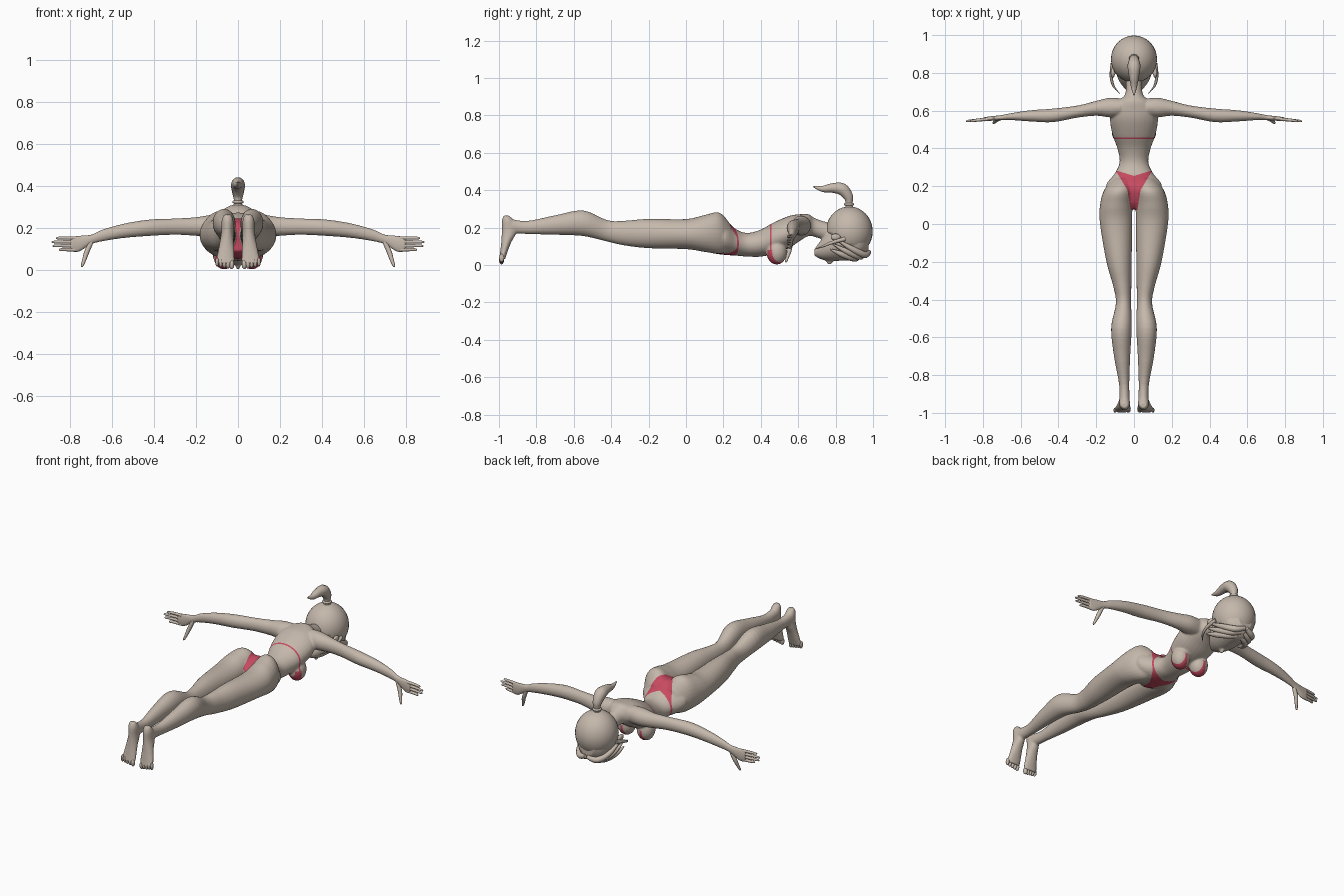
import bpy, bmesh, math
from mathutils import Matrix, Vector

if "Cube" in bpy.data.objects:
    bpy.data.objects.remove(bpy.data.objects["Cube"])


def material(name, rgb):
    m = bpy.data.materials.new(name)
    m.use_nodes = True
    m.diffuse_color = (*rgb, 1)
    m.node_tree.nodes["Principled BSDF"].inputs["Base Color"].default_value = (*rgb, 1)
    return m


BEIGE = material("warm beige", (0.56, 0.48, 0.41))
RED = material("rose red", (0.58, 0.07, 0.12))
SIDES = (1, -1)


def spline(rows, steps=5):
    """Smooth rows of numbers, passing through every row."""
    out = []
    last = len(rows) - 1
    for i in range(last):
        quad = [rows[max(i - 1, 0)], rows[i], rows[i + 1], rows[min(i + 2, last)]]
        for s in range(steps):
            t = s / steps
            out.append([b + 0.5 * t * (c - a + t * (2 * a - 5 * b + 4 * c - d + t * (3 * (b - c) + d - a)))
                        for a, b, c, d in zip(*quad)])
    out.append(list(rows[last]))
    return out


def loft(bm, axis, rows, side=1):
    """Skin ellipses; each row is a position along the axis, then low and high bounds."""
    rings, count = [], 28
    for t, a0, a1, b0, b1 in spline(rows):
        ring = []
        for k in range(count):
            ang = math.tau * k / count
            a = (a0 + a1) / 2 + (a1 - a0) / 2 * math.cos(ang)
            b = (b0 + b1) / 2 + (b1 - b0) / 2 * math.sin(ang)
            x, y, z = {"x": (t, a, b), "y": (a, t, b), "z": (a, b, t)}[axis]
            ring.append(bm.verts.new((x * side, y, z)))
        rings.append(ring)
    for lo, hi in zip(rings, rings[1:]):
        for k in range(count):
            n = (k + 1) % count
            bm.faces.new((lo[k], lo[n], hi[n], hi[k]))
    bm.faces.new(rings[0])
    bm.faces.new(rings[-1])


def ellipsoid(bm, centre, radii):
    bmesh.ops.create_uvsphere(bm, u_segments=32, v_segments=20, radius=1,
                              matrix=Matrix.Translation(centre) @ Matrix.Diagonal((*radii, 1)))


def finish(bm, name, mats=(BEIGE,)):
    bmesh.ops.recalc_face_normals(bm, faces=bm.faces)
    for f in bm.faces:
        f.smooth = True
    mesh = bpy.data.meshes.new(name)
    bm.to_mesh(mesh)
    bm.free()
    for m in mats:
        mesh.materials.append(m)
    obj = bpy.data.objects.new(name, mesh)
    bpy.context.collection.objects.link(obj)
    return obj


def strand(name, rows, side=1):
    """Tapered round tube; each row is x, y, z and radius."""
    curve = bpy.data.curves.new(name, "CURVE")
    curve.dimensions = "3D"
    curve.bevel_depth = 1
    curve.bevel_resolution = 3
    curve.use_fill_caps = True
    pts = spline(rows)
    line = curve.splines.new("POLY")
    line.points.add(len(pts) - 1)
    for p, (x, y, z, r) in zip(line.points, pts):
        p.co = (x * side, y, z, 1)
        p.radius = r
    line.use_smooth = True
    curve.materials.append(BEIGE)
    obj = bpy.data.objects.new(name, curve)
    bpy.context.collection.objects.link(obj)
    bpy.ops.object.select_all(action="DESELECT")
    obj.select_set(True)
    bpy.context.view_layer.objects.active = obj
    bpy.ops.object.convert(target="MESH")


# Torso and neck: position along y, half width, lowest and highest z
bm = bmesh.new()
torso = [(.08, .04, .09, .2), (.12, .1, .068, .23), (.2, .148, .055, .245), (.27, .1, .05, .19),
         (.33, .076, .045, .172), (.4, .088, .045, .19), (.47, .113, .06, .228), (.55, .127, .09, .262),
         (.61, .115, .13, .272), (.655, .08, .155, .272), (.69, .046, .15, .25), (.78, .042, .12, .22)]
loft(bm, "y", [(y, -w, w, lo, hi) for y, w, lo, hi in torso])

# Face and jaw
face = [(.687, .018, .05, .085), (.72, .052, .032, .13), (.77, .085, .022, .19), (.85, .104, .024, .25),
        (.93, .095, .03, .25), (.975, .05, .07, .2)]
loft(bm, "y", [(y, -w, w, lo, hi) for y, w, lo, hi in face])
ellipsoid(bm, (0, .768, .024), (.011, .018, .022))

leg = [(.24, .005, .11, .075, .215), (.18, 0, .158, .06, .28), (.1, .008, .18, .07, .268),
       (0, .01, .18, .085, .246), (-.2, .012, .146, .09, .247), (-.33, .014, .11, .105, .237),
       (-.42, .015, .096, .125, .24), (-.55, .012, .121, .155, .292), (-.7, .02, .106, .162, .266),
       (-.85, .025, .079, .166, .236), (-.94, .022, .078, .17, .248)]
foot = [(.264, .032, .068, -.975, -.945), (.235, .022, .078, -.985, -.92), (.18, .022, .08, -.985, -.905),
        (.12, .02, .09, -.988, -.935), (.06, .016, .102, -.995, -.958), (.03, .018, .106, -1, -.968)]
arm = [(.07, .57, .665, .16, .265), (.13, .565, .668, .158, .263), (.2, .573, .652, .163, .252),
       (.3, .563, .627, .168, .246), (.43, .539, .611, .162, .24), (.55, .543, .602, .152, .22),
       (.65, .55, .587, .136, .192), (.7, .55, .577, .122, .17), (.76, .546, .57, .086, .165),
       (.8, .543, .564, .086, .162)]
for side in SIDES:
    loft(bm, "y", leg, side)
    loft(bm, "z", foot, side)
    loft(bm, "x", arm, side)
    ellipsoid(bm, (side * .066, .485, .07), (.052, .055, .067))
    ellipsoid(bm, (side * .112, .8, .15), (.012, .028, .02))

# Fuse the parts into one smooth skin
raw = finish(bm, "body_shells")
remesh = raw.modifiers.new("fuse", "REMESH")
remesh.mode = "VOXEL"
remesh.voxel_size = .0055
soften = raw.modifiers.new("soften", "SMOOTH")
soften.iterations = 6
fused = bpy.data.meshes.new_from_object(raw.evaluated_get(bpy.context.evaluated_depsgraph_get()))
bpy.data.objects.remove(raw)
bm = bmesh.new()
bm.from_mesh(fused)


def cut(p, q, y0, y1, top=1):
    """Cut a clean seam along the line p-q, seen from above, within a y range."""
    faces = [f for f in bm.faces
             if y0 < f.calc_center_median().y < y1 and f.calc_center_median().z < top]
    geom = set(faces)
    for f in faces:
        geom.update(f.edges)
        geom.update(f.verts)
    d = Vector(q) - Vector(p)
    bmesh.ops.bisect_plane(bm, geom=list(geom), dist=1e-5, plane_co=(*p, 0), plane_no=(d.y, -d.x, 0))


# Seams of the swimwear
WAIST, SLOPE, CORD = .255, .3, .011
for s in SIDES:
    cut((s * .02, .09), (s * .035, .18), .06, .19)
    cut((s * .035, .18), (s * .089, .27), .17, .3)
    for drop in (0, CORD):
        cut((0, WAIST - drop), (s, WAIST + SLOPE - drop), .22, .33)
    cut((s * .012, .435), (s * .065, .555), .42, .57, .1)
    cut((s * .125, .435), (s * .065, .555), .42, .57, .1)
for y in (.075, .435, .45, .458):
    cut((0, y), (1, y), y - .03, y + .03)


def is_red(c):
    x, y = abs(c.x), c.y
    top = WAIST + SLOPE * x
    width = .02 + (y - .09) / 6 if y < .18 else .035 + (y - .18) * .6
    briefs = .075 < y < top and (x < width or y > top - CORD)
    reach = (y - .435) / .12
    cup = c.z < .078 and 0 < reach < 1 and .012 + .053 * reach < x < .125 - .06 * reach
    return briefs or cup or .45 < y < .458


for f in bm.faces:
    f.material_index = int(is_red(f.calc_center_median()))
finish(bm, "body", (BEIGE, RED))

# Hair cap, sliced open along the hairline
bm = bmesh.new()
ellipsoid(bm, (0, .873, .18), (.122, .125, .133))
bmesh.ops.bisect_plane(bm, geom=bm.verts[:] + bm.edges[:] + bm.faces[:], plane_co=(0, .87, .105),
                       plane_no=(0, -.12, -.19), clear_outer=True)
bmesh.ops.holes_fill(bm, edges=[e for e in bm.edges if e.is_boundary])
finish(bm, "hair_cap")

# Ponytail and its tie
strand("ponytail", [(0, .872, .28, .03), (0, .872, .325, .019), (0, .868, .365, .027), (0, .835, .405, .034),
                    (0, .785, .412, .027), (0, .73, .407, .017), (0, .68, .42, .003)])
bpy.ops.mesh.primitive_torus_add(location=(0, .872, .325), major_radius=.02, minor_radius=.007,
                                 major_segments=24, minor_segments=10)
tie = bpy.context.object
tie.name = "hair_tie"
tie.data.materials.append(BEIGE)
for p in tie.data.polygons:
    p.use_smooth = True

for side in SIDES:
    tag = "left" if side > 0 else "right"
    # Fringe and loose side locks
    for i in range(3):
        d = i * .028
        strand(f"{tag}_fringe_{i}", [(.005, .978 - d, .07 - d / 2, .012), (.06, .955 - d, .055 - d / 3, .018),
                                     (.1, .89 - d, .085 - d / 2, .016), (.115, .8 - d / 2, .14 - d, .004)], side)
    strand(f"{tag}_side_lock", [(.112, .85, .14, .012), (.12, .78, .12, .009), (.108, .73, .1, .006),
                                (.075, .69, .085, .001)], side)
    # Fingers and thumb
    for i, tip in enumerate((.868, .887, .882, .855)):
        z = .152 - i * .0185
        strand(f"{tag}_finger_{i}", [(.775, .555, z, .009), (.83, .55, z + .001, .008),
                                     (tip - .006, .545, z, .006), (tip, .545, z, .002)], side)
    strand(f"{tag}_thumb", [(.7, .562, .135, .011), (.722, .555, .085, .012), (.735, .543, .045, .009),
                            (.744, .535, .02, .006), (.746, .533, .014, .002)], side)
    # Toes
    bm = bmesh.new()
    for i in range(5):
        size = .012 - i * .001
        ellipsoid(bm, (side * (.03 + i * .0175), -.986, .026 + i * .003), (size, .013, .022))
    finish(bm, f"{tag}_toes")
